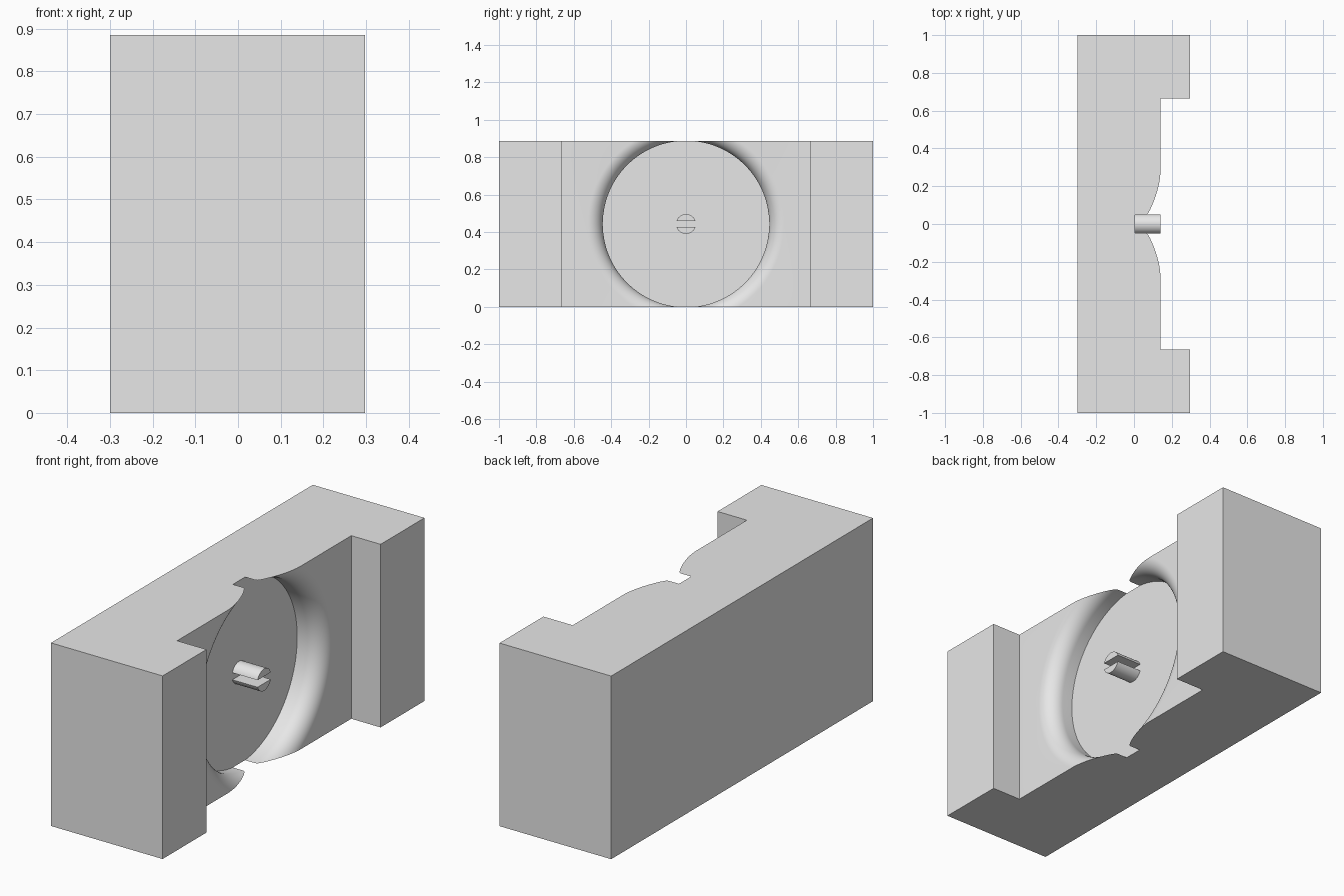
import bpy, bmesh, math

cube = bpy.data.objects.get("Cube")
if cube:
    bpy.data.objects.remove(cube, do_unlink=True)

HEIGHT = 0.885
MID = HEIGHT / 2
FLOOR, RECESS = 0.005, 0.14      # x of the pocket floor and of the recessed face
POCKET_R, ROUND = 0.445, 0.08    # pocket radius and rounded rim

grey = bpy.data.materials.new("light grey")
grey.use_nodes = True
grey.diffuse_color = (0.8, 0.8, 0.8, 1)
grey.node_tree.nodes["Principled BSDF"].inputs["Base Color"].default_value = (0.8, 0.8, 0.8, 1)


def finish(name, bm):
    bmesh.ops.recalc_face_normals(bm, faces=bm.faces)
    mesh = bpy.data.meshes.new(name)
    bm.to_mesh(mesh)
    bm.free()
    mesh.materials.append(grey)
    obj = bpy.data.objects.new(name, mesh)
    bpy.context.collection.objects.link(obj)
    return obj


def prism(name, points, direction):
    """Closed outline pushed along a direction."""
    bm = bmesh.new()
    face = bm.faces.new([bm.verts.new(p) for p in points])
    ext = bmesh.ops.extrude_face_region(bm, geom=[face])
    moved = [v for v in ext["geom"] if isinstance(v, bmesh.types.BMVert)]
    bmesh.ops.translate(bm, verts=moved, vec=direction)
    return finish(name, bm)


def smooth(obj):
    bpy.ops.object.select_all(action='DESELECT')
    obj.select_set(True)
    bpy.context.view_layer.objects.active = obj
    bpy.ops.object.shade_smooth_by_angle(angle=math.radians(30))


# Block with a wide recess between two end lips
half = [(-0.3, 1), (0.297, 1), (0.297, 0.665), (RECESS, 0.665)]
outline = half + [(x, -y) for x, y in reversed(half)]
block = prism("block", [(x, y, 0) for x, y in outline], (0, 0, HEIGHT))

# Round pocket with a rounded rim, turned about the x axis
profile = [(FLOOR, 0), (FLOOR, POCKET_R)]
for i in range(17):
    a = i / 16 * math.pi / 2
    profile.append((RECESS - ROUND + ROUND * math.sin(a),
                    POCKET_R + ROUND - ROUND * math.cos(a)))
profile += [(0.4, POCKET_R + ROUND), (0.4, 0)]
bm = bmesh.new()
verts = [bm.verts.new((x, 0, MID + r)) for x, r in profile]
edges = [bm.edges.new(pair) for pair in zip(verts, verts[1:])]
bmesh.ops.spin(bm, geom=verts + edges, cent=(0, 0, MID), axis=(1, 0, 0),
               angle=math.tau, steps=128, use_duplicate=False)
bmesh.ops.remove_doubles(bm, verts=bm.verts, dist=0.0001)
cutter = finish("pocket_cutter", bm)
cutter.hide_render = True

cut = block.modifiers.new("pocket", 'BOOLEAN')
cut.operation = 'DIFFERENCE'
cut.solver = 'EXACT'
cut.object = cutter
bpy.context.view_layer.objects.active = block
bpy.ops.object.modifier_apply(modifier=cut.name)
bpy.data.objects.remove(cutter, do_unlink=True)
smooth(block)

# Split centre pin: two round segments with a slot between them
PIN_R, SLOT = 0.053, 0.017
start = math.asin(SLOT / PIN_R)
for name, side in (("upper_pin_half", 1), ("lower_pin_half", -1)):
    points = []
    for i in range(25):
        a = start + (math.pi - 2 * start) * i / 24
        points.append((FLOOR, PIN_R * math.cos(a), MID + side * PIN_R * math.sin(a)))
    smooth(prism(name, points, (RECESS - FLOOR, 0, 0)))
